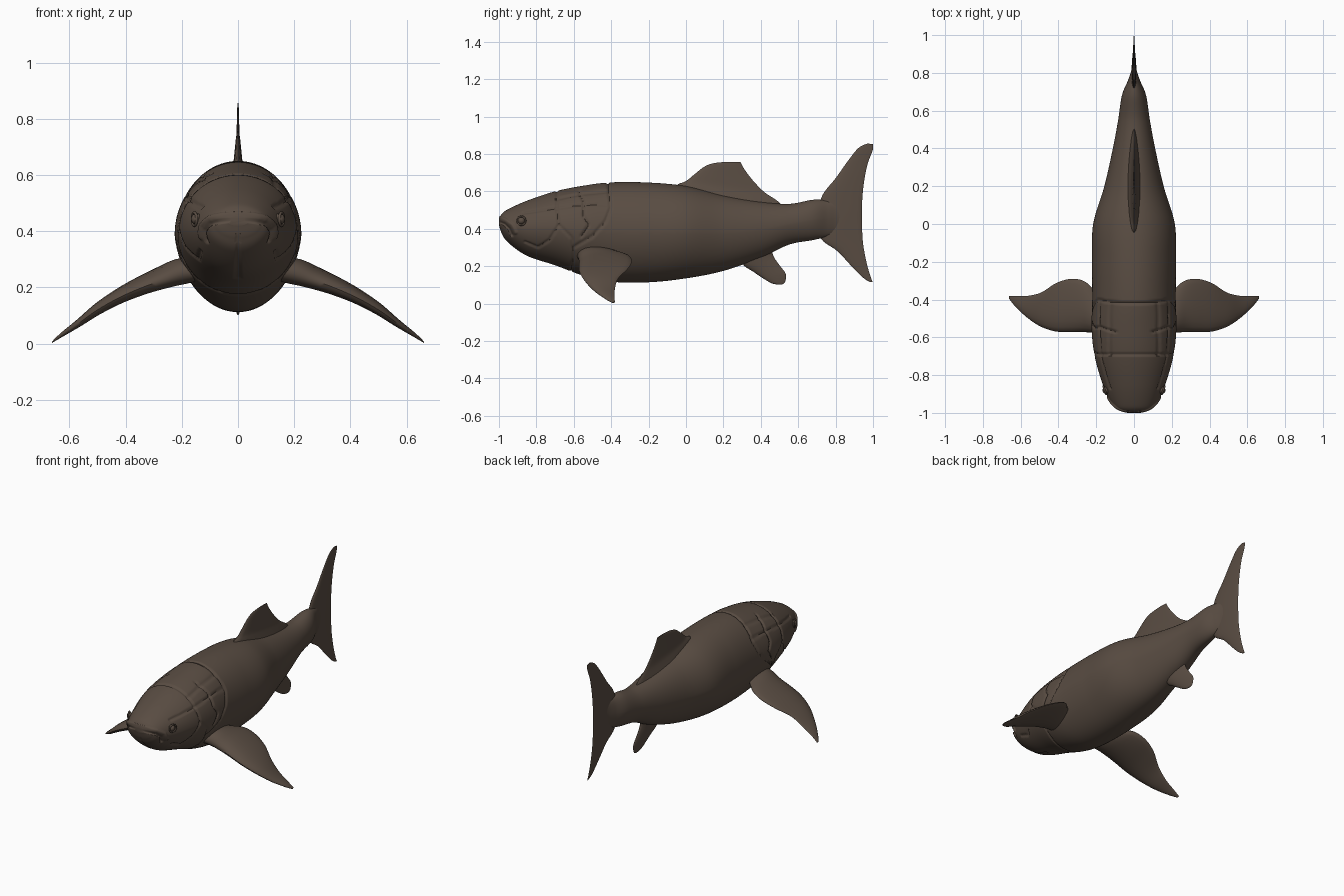
import bpy, math
from mathutils import Vector

cube = bpy.data.objects.get("Cube")
if cube:
    bpy.data.objects.remove(cube)

skin = bpy.data.materials.new("dark brown skin")
SKIN = (0.1, 0.073, 0.055, 1)
skin.diffuse_color = SKIN
skin.use_nodes = True
bsdf = skin.node_tree.nodes["Principled BSDF"]
bsdf.inputs["Base Color"].default_value = SKIN
bsdf.inputs["Roughness"].default_value = 0.7


def smooth_rows(rows, steps):
    """Catmull-Rom interpolation through rows of numbers."""
    out = []
    for i in range(len(rows) - 1):
        a, b, c, d = (rows[max(0, min(len(rows) - 1, i + k))] for k in (-1, 0, 1, 2))
        for s in range(steps):
            t = s / steps
            out.append([0.5 * (2*q + (r - p)*t + (2*p - 5*q + 4*r - s4)*t*t
                               + (3*q - p - 3*r + s4)*t**3)
                        for p, q, r, s4 in zip(a, b, c, d)])
    out.append(list(rows[-1]))
    return out


def loft(name, rings):
    """Skin a list of equal-length closed rings and cap both ends."""
    n = len(rings[0])
    verts = [p for ring in rings for p in ring]
    faces = [(i*n + j, i*n + (j + 1) % n, (i + 1)*n + (j + 1) % n, (i + 1)*n + j)
             for i in range(len(rings) - 1) for j in range(n)]
    faces += [tuple(reversed(range(n))), tuple(range(len(verts) - n, len(verts)))]
    mesh = bpy.data.meshes.new(name)
    mesh.from_pydata(verts, [], faces)
    mesh.materials.append(skin)
    obj = bpy.data.objects.new(name, mesh)
    bpy.context.collection.objects.link(obj)
    finish(obj)
    return obj


def finish(obj):
    bpy.ops.object.select_all(action="DESELECT")
    obj.select_set(True)
    bpy.context.view_layer.objects.active = obj
    bpy.ops.object.mode_set(mode="EDIT")
    bpy.ops.mesh.select_all(action="SELECT")
    bpy.ops.mesh.normals_make_consistent(inside=False)
    bpy.ops.object.mode_set(mode="OBJECT")
    bpy.ops.object.shade_smooth_by_angle(angle=math.radians(50))


def fin(name, sections, normal, mirror=1):
    """Sections hold leading point, trailing point and half thickness."""
    rings = []
    normal = Vector(normal).normalized()
    for row in smooth_rows(sections, 5):
        lead, trail, thick = Vector(row[:3]), Vector(row[3:6]), max(row[6], 0.001)
        ring = []
        for k in range(20):
            a = math.tau * k / 20
            p = (lead + trail) / 2 + (lead - trail) / 2 * math.cos(a)
            p += normal * thick * math.sin(a) * (1 + 0.35 * math.cos(a))
            ring.append((p.x * mirror, p.y, p.z))
        rings.append(ring)
    return loft(name, rings)


# Body profile: y, top z, bottom z, half width
PROFILE = [
    (-1, .45, .42, .04), (-.985, .48, .375, .085), (-.95, .505, .325, .12),
    (-.85, .55, .255, .165), (-.7, .6, .205, .208), (-.55, .63, .15, .225),
    (-.4, .648, .117, .221), (-.2, .647, .114, .222), (0, .628, .135, .216),
    (.2, .58, .175, .157), (.4, .545, .245, .112), (.55, .533, .315, .084),
    (.68, .555, .34, .064), (.76, .55, .36, .032), (.82, .54, .39, .013),
    (.9, .52, .43, .004)]

# Head seams as side-view paths (y, z): depth, half width, path
SEAMS = [
    # rear shoulder plate
    (.008, .009, [(-.42, .66), (-.41, .58), (-.4, .52), (-.43, .44), (-.5, .36), (-.6, .3)]),
    # gill cover
    (.008, .009, [(-.57, .6), (-.545, .54), (-.55, .47), (-.52, .42), (-.56, .36)]),
    (.007, .008, [(-.69, .62), (-.69, .5), (-.68, .42), (-.73, .34), (-.79, .3), (-.86, .33)]),
    (.006, .008, [(-.68, .42), (-.61, .35), (-.6, .25), (-.62, .14)]),
    # brow and crown edges
    (.007, .008, [(-.87, .485), (-.7, .51), (-.55, .53), (-.41, .53)]),
    (.006, .008, [(-.69, .56), (-.57, .585), (-.42, .6)]),
    # mouth slit with lip ridge above it
    (.014, .009, [(-1.01, .442), (-.97, .425), (-.945, .4), (-.93, .365)]),
    (-.008, .012, [(-1.01, .462), (-.965, .447), (-.93, .42), (-.912, .38)])]


def seam_depth(x, y, z):
    depth = 0
    for d, w, path in SEAMS:
        near = 1
        for (y0, z0), (y1, z1) in zip(path, path[1:]):
            dy, dz = y1 - y0, z1 - z0
            t = max(0, min(1, ((y - y0)*dy + (z - z0)*dz) / (dy*dy + dz*dz)))
            near = min(near, math.hypot(y - y0 - t*dy, z - z0 - t*dz))
        if near < w:
            depth += d * (1 - (near / w)**2)
    # chin crease
    if y < -.78 and z < .39 and abs(x) < .008:
        depth += .005
    return depth


SIDES = 144
rings = []
for y, top, bottom, width in smooth_rows(PROFILE, 22):
    mid, high = (top + bottom) / 2, (top - bottom) / 2
    ring = []
    for k in range(SIDES):
        a = math.tau * k / SIDES
        s = math.sin(a)
        x, z = width * math.cos(a) * (1 - .07 * max(0, -s)), mid + high * s
        if y < -.37:
            r = math.hypot(x, z - mid)
            f = 1 - min(.6, seam_depth(x, y, z) / max(r, .02))
            x, z = x * f, mid + (z - mid) * f
        ring.append((x, y, z))
    rings.append(ring)
loft("body", rings)


# Fins on the centre line: leading y, z, trailing y, z, half thickness
def centre_fin(name, rows):
    fin(name, [(0, a, b, 0, c, d, t) for a, b, c, d, t in rows], (1, 0, 0))


centre_fin("dorsal_fin", [
    (-.08, .57, .53, .5, .045), (-.05, .632, .49, .548, .026), (0, .655, .42, .595, .017),
    (.05, .695, .365, .65, .012), (.1, .733, .325, .7, .008),
    (.15, .751, .302, .735, .005), (.22, .758, .292, .756, .002)])
centre_fin("tail_fin", [
    (.97, .856, 1, .852, .002), (.92, .83, .998, .82, .003), (.86, .755, .972, .75, .005),
    (.8, .67, .955, .67, .008), (.73, .58, .944, .58, .011), (.7, .47, .94, .47, .013),
    (.72, .35, .944, .35, .011), (.81, .28, .953, .28, .008), (.885, .2, .97, .2, .005),
    (.945, .14, .99, .135, .003), (.98, .117, 1, .114, .002)])
centre_fin("anal_fin", [
    (.28, .25, .46, .32, .03), (.31, .203, .465, .26, .022), (.36, .17, .5, .205, .015),
    (.42, .13, .533, .16, .01), (.46, .108, .532, .122, .006), (.495, .101, .52, .104, .002)])

# Paired drooping side fins
PECTORAL = [
    (.12, -.59, .26, .12, -.42, .29, .04), (.2, -.578, .25, .2, -.36, .27, .045),
    (.27, -.572, .225, .26, -.305, .255, .038), (.34, -.572, .2, .33, -.29, .225, .032),
    (.42, -.568, .165, .41, -.312, .185, .026), (.5, -.54, .12, .49, -.362, .135, .02),
    (.57, -.492, .07, .56, -.38, .08, .013), (.63, -.435, .028, .625, -.382, .035, .007),
    (.662, -.395, .004, .66, -.38, .007, .002)]

for side, m in (("left", 1), ("right", -1)):
    fin(side + "_pectoral_fin", PECTORAL, (.45, 0, 1), m)
    # Eye with a low socket rim
    spot = Vector((.147 * m, -.88, .443))
    bpy.ops.mesh.primitive_uv_sphere_add(segments=24, ring_count=12, radius=.02, location=spot)
    eye = bpy.context.object
    eye.name = side + "_eye"
    bpy.ops.mesh.primitive_torus_add(
        major_radius=.023, minor_radius=.005, major_segments=32, minor_segments=8,
        location=spot + Vector((.008 * m, 0, 0)), rotation=(0, math.pi / 2, -.35 * m))
    rim = bpy.context.object
    rim.name = side + "_eye_rim"
    for obj in (eye, rim):
        obj.data.materials.append(skin)
        finish(obj)
